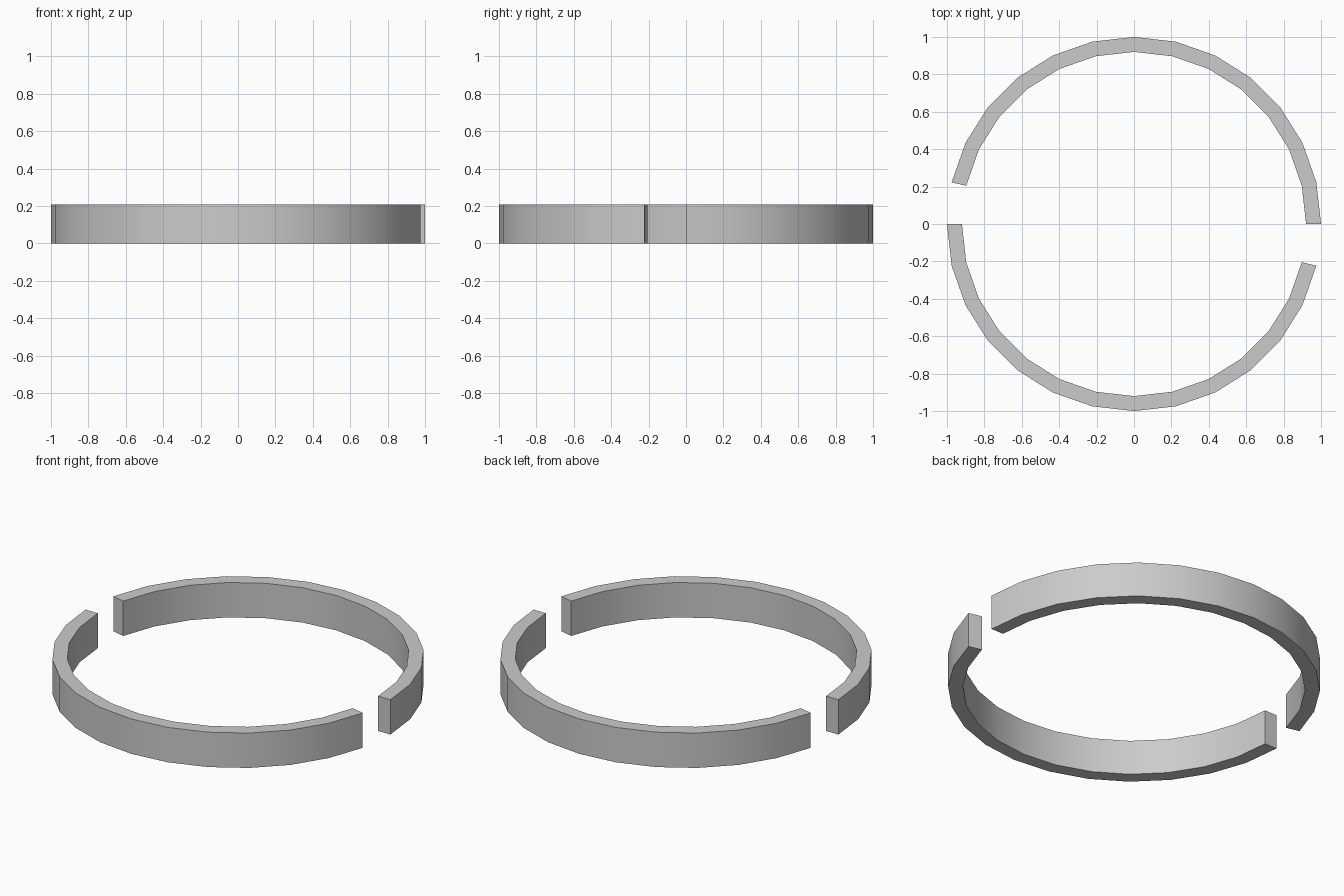
import bpy
import bmesh
from math import cos, sin, tau

if "Cube" in bpy.data.objects:
    bpy.data.objects.remove(bpy.data.objects["Cube"])

SIDES = 28            # full circle divisions
OUTER, INNER, HEIGHT = 1.0, 0.92, 0.207


def ring_arc(name, first, steps):
    """Rectangular profile swept around part of a 28-sided circle, with end caps."""
    bm = bmesh.new()
    profile = [(INNER, 0), (OUTER, 0), (OUTER, HEIGHT), (INNER, HEIGHT)]
    loops = []
    for i in range(first, first + steps + 1):
        a = tau * i / SIDES
        loops.append([bm.verts.new((r * cos(a), r * sin(a), z)) for r, z in profile])
    for p, q in zip(loops, loops[1:]):
        for k in range(4):
            n = (k + 1) % 4
            bm.faces.new((p[k], p[n], q[n], q[k]))
    bm.faces.new(loops[0])
    bm.faces.new(loops[-1])
    bmesh.ops.recalc_face_normals(bm, faces=bm.faces)
    mesh = bpy.data.meshes.new(name)
    bm.to_mesh(mesh)
    bm.free()
    obj = bpy.data.objects.new(name, mesh)
    bpy.context.collection.objects.link(obj)
    # Smooth walls, sharp rims and ends
    bpy.ops.object.select_all(action='DESELECT')
    obj.select_set(True)
    bpy.context.view_layer.objects.active = obj
    bpy.ops.object.shade_smooth_by_angle(angle=0.52)
    return obj


# Two half bands, each one division short, leaving opposite gaps
ring_arc("back_half_band", 0, 13)
ring_arc("front_half_band", 14, 13)
